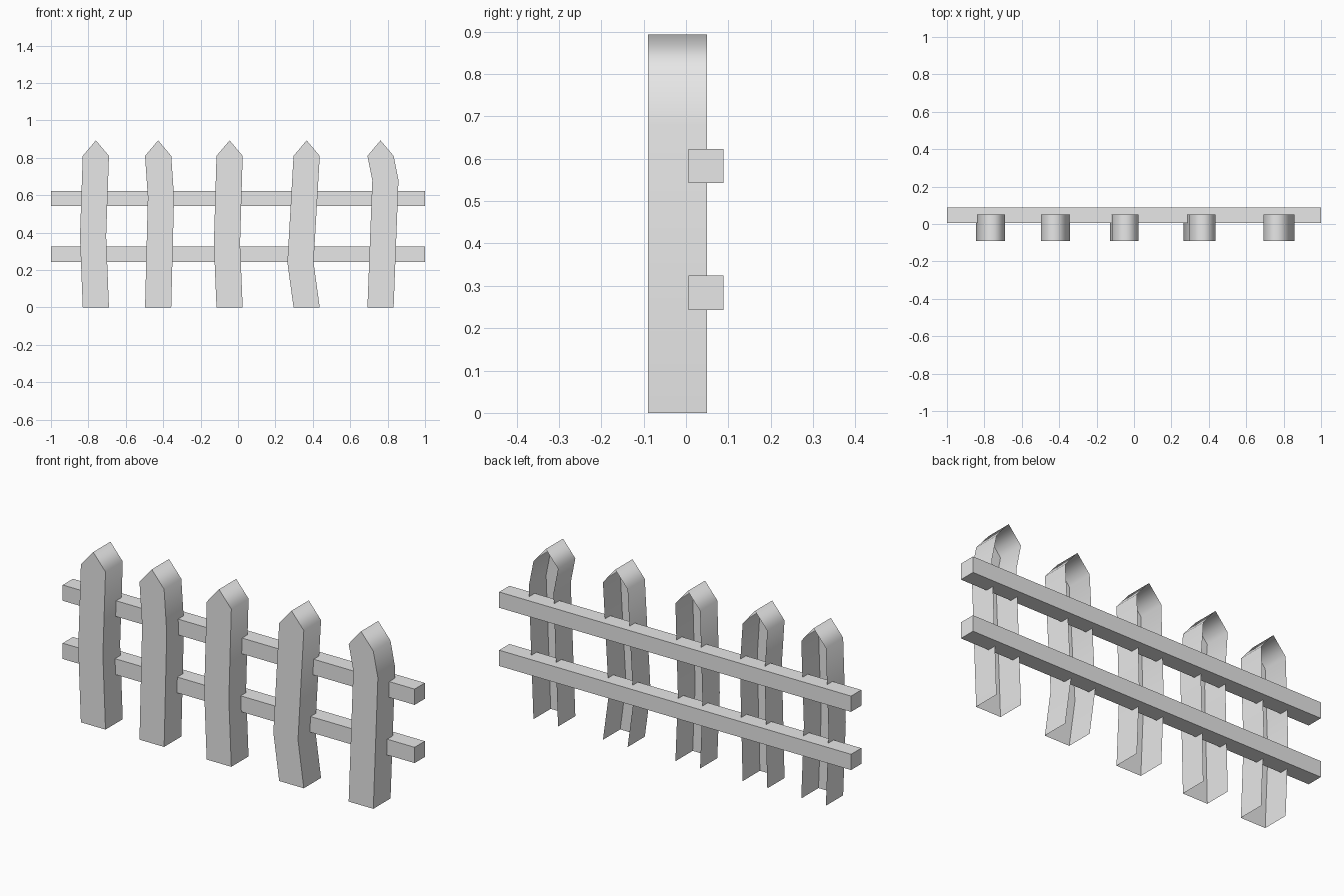
import bpy
import bmesh

cube = bpy.data.objects.get("Cube")
if cube:
    bpy.data.objects.remove(cube, do_unlink=True)

# One plain grey for the whole fence
GREY = (0.8, 0.8, 0.8, 1)
grey = bpy.data.materials.new("plain_grey")
grey.use_nodes = True
grey.diffuse_color = GREY
for node in grey.node_tree.nodes:
    if node.type == "BSDF_PRINCIPLED":
        node.inputs["Base Color"].default_value = GREY

FRONT, BACK = -0.09, 0.05
HALF, SHOULDER, TIP = 0.07, 0.81, 0.893


def finish(bm, name):
    mesh = bpy.data.meshes.new(name)
    bm.to_mesh(mesh)
    bm.free()
    mesh.materials.append(grey)
    obj = bpy.data.objects.new(name, mesh)
    bpy.context.collection.objects.link(obj)
    return obj


def picket(name, x, shift, kink):
    """Bent pointed board: front face, sides and roof, open behind and below."""
    outline = [(x - HALF, 0), (x + HALF, 0),
               (x + HALF + shift, kink), (x + HALF, SHOULDER),
               (x, TIP),
               (x - HALF, SHOULDER), (x - HALF + shift, kink)]
    bm = bmesh.new()
    front = [bm.verts.new((px, FRONT, pz)) for px, pz in outline]
    back = [bm.verts.new((px, BACK, pz)) for px, pz in outline]
    # Front split into lower board, upper board and point
    bm.faces.new([front[i] for i in (0, 1, 2, 6)])
    bm.faces.new([front[i] for i in (6, 2, 3, 5)])
    bm.faces.new([front[i] for i in (5, 3, 4)])
    # Side and roof strip, skipping the bottom
    for i in range(1, len(outline)):
        j = (i + 1) % len(outline)
        face = bm.faces.new((front[i], back[i], back[j], front[j]))
        face.smooth = True
    # Crisp rim around the front
    for edge in bm.edges:
        if all(v.co.y == FRONT for v in edge.verts):
            edge.smooth = False
    finish(bm, name)


def rail(name, z):
    bm = bmesh.new()
    bmesh.ops.create_cube(bm, size=1)
    bmesh.ops.scale(bm, vec=(2, 0.083, 0.081), verts=bm.verts)
    bmesh.ops.translate(bm, vec=(0, 0.047, z), verts=bm.verts)
    finish(bm, name)


# Pickets: centre, sideways bend, height of the bend
boards = [(-0.76, -0.015, 0.38), (-0.427, 0.015, 0.59), (-0.045, -0.014, 0.34),
          (0.367, -0.033, 0.24), (0.762, 0.026, 0.68)]
for number, board in enumerate(boards, 1):
    picket(f"picket_{number}", *board)

rail("lower_rail", 0.284)
rail("upper_rail", 0.583)
